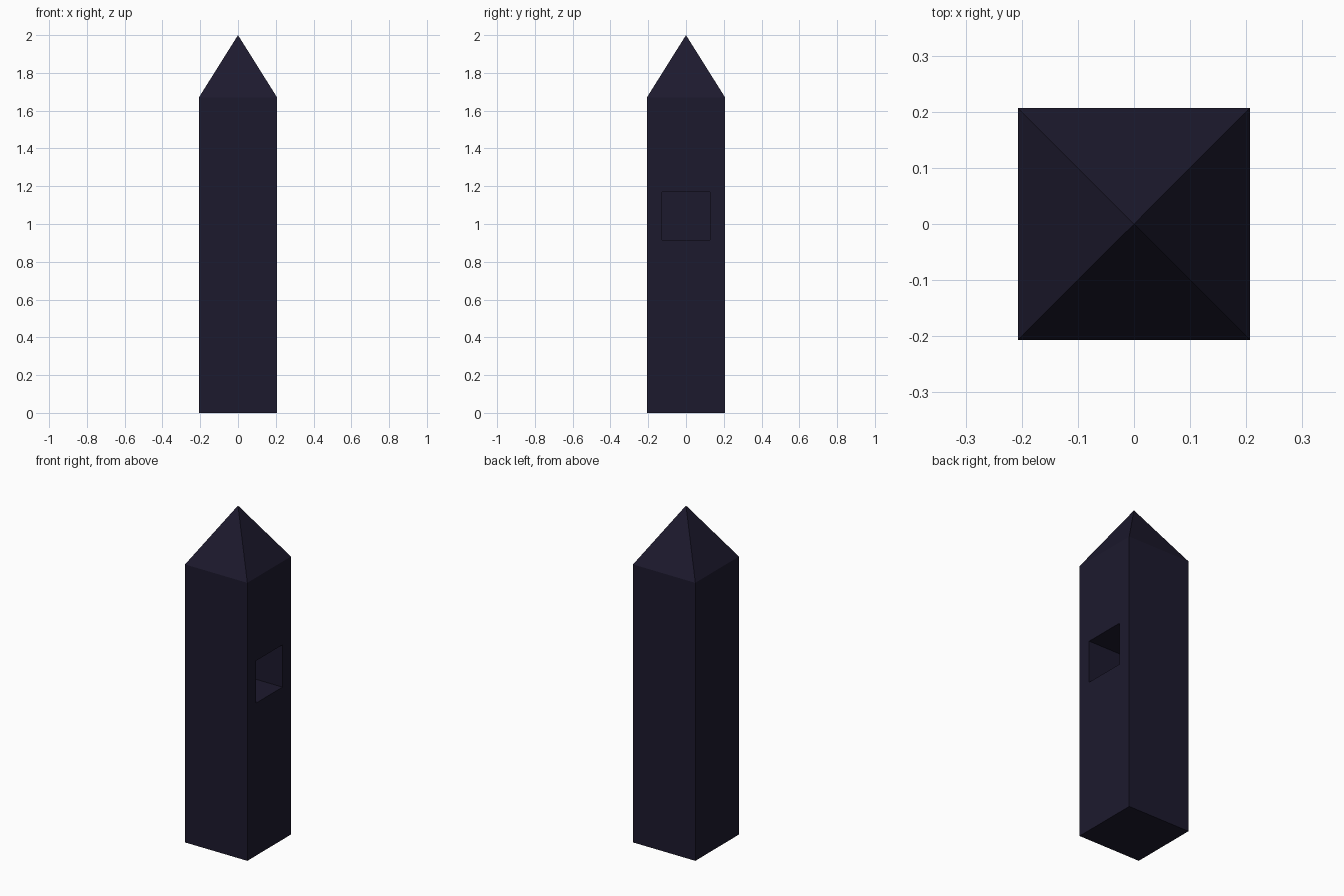
import bpy, bmesh

if "Cube" in bpy.data.objects:
    bpy.data.objects.remove(bpy.data.objects["Cube"])

HALF = 0.207      # half width of the shaft
EAVE = 1.67       # where the pointed cap starts
NICHE = 0.127     # half size of the square niche
NICHE_Z = 1.043   # niche centre height
DEPTH = 0.25      # niche depth

stone = bpy.data.materials.new("dark_stone")
stone.diffuse_color = (0.012, 0.010, 0.027, 1)
stone.use_nodes = True
stone.node_tree.nodes["Principled BSDF"].inputs["Base Color"].default_value = stone.diffuse_color

bm = bmesh.new()

# Square shaft
bmesh.ops.create_cube(bm, size=1)
for v in bm.verts:
    v.co = (v.co.x * 2 * HALF, v.co.y * 2 * HALF, (v.co.z + 0.5) * EAVE)
bm.faces.ensure_lookup_table()
top = max(bm.faces, key=lambda f: f.calc_center_median().z)
side = max(bm.faces, key=lambda f: f.calc_center_median().x)

# Pyramid cap: poke the top face and lift its centre to the tip
tip = bmesh.ops.poke(bm, faces=[top])["verts"][0]
tip.co.z = 2.0

# Square niche in the right face: inset, resize, then push inwards
bmesh.ops.inset_individual(bm, faces=[side], thickness=0.05)
for v in side.verts:
    v.co.y = NICHE if v.co.y > 0 else -NICHE
    v.co.z = NICHE_Z + (NICHE if v.co.z > EAVE / 2 else -NICHE)
back = bmesh.ops.extrude_discrete_faces(bm, faces=[side])["faces"][0]
for v in back.verts:
    v.co.x -= DEPTH

bmesh.ops.recalc_face_normals(bm, faces=bm.faces[:])
mesh = bpy.data.meshes.new("obelisk")
bm.to_mesh(mesh)
bm.free()
mesh.materials.append(stone)
obelisk = bpy.data.objects.new("obelisk", mesh)
bpy.context.collection.objects.link(obelisk)
